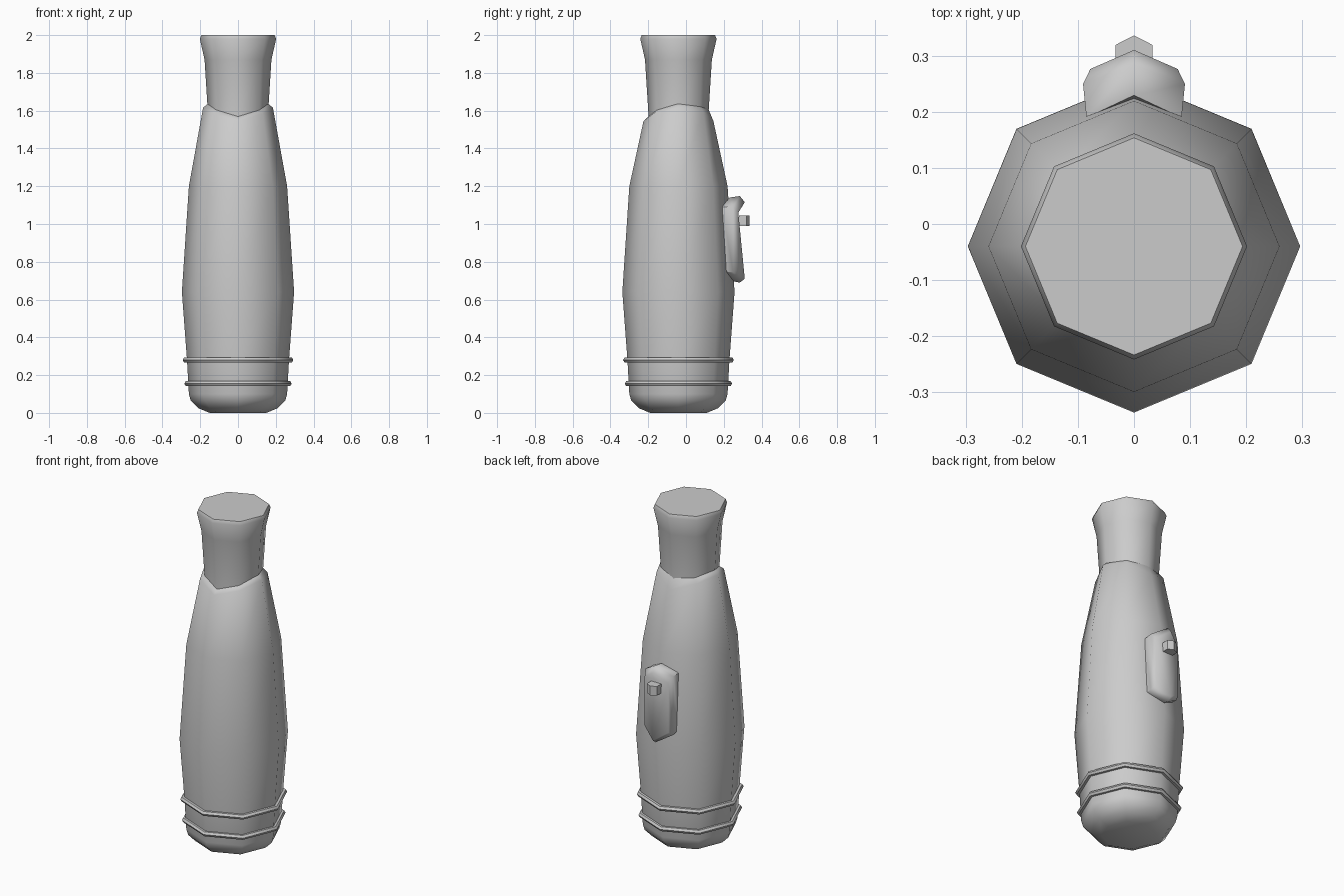
import bpy, bmesh
from math import sin, cos, pi, radians

if "Cube" in bpy.data.objects:
    bpy.data.objects.remove(bpy.data.objects["Cube"], do_unlink=True)

AXIS_Y = -0.04
SIDES = 8

grey = bpy.data.materials.new("plain grey")
grey.use_nodes = True
grey.diffuse_color = (0.6, 0.6, 0.6, 1)
bsdf = grey.node_tree.nodes["Principled BSDF"]
bsdf.inputs["Base Color"].default_value = grey.diffuse_color
bsdf.inputs["Roughness"].default_value = 0.6


def loft(name, rings, smooth=50, loop=False):
    """Skin a stack of equal-sized rings; close the ends or join them in a loop."""
    bm = bmesh.new()
    rows = [[bm.verts.new(p) for p in ring] for ring in rings]
    n = len(rows[0])
    pairs = list(zip(rows, rows[1:]))
    if loop:
        pairs.append((rows[-1], rows[0]))
    else:
        bm.faces.new(rows[0])
        bm.faces.new(rows[-1])
    for a, b in pairs:
        for i in range(n):
            j = (i + 1) % n
            bm.faces.new((a[i], a[j], b[j], b[i]))
    bmesh.ops.recalc_face_normals(bm, faces=bm.faces)
    mesh = bpy.data.meshes.new(name)
    bm.to_mesh(mesh)
    bm.free()
    mesh.materials.append(grey)
    obj = bpy.data.objects.new(name, mesh)
    bpy.context.collection.objects.link(obj)
    if smooth:
        bpy.ops.object.select_all(action="DESELECT")
        obj.select_set(True)
        bpy.context.view_layer.objects.active = obj
        bpy.ops.object.shade_smooth_by_angle(angle=radians(smooth))
    return obj


def octagon(radius, z, dips=(0,) * SIDES):
    """Ring around the bottle axis, with an optional drop at each corner."""
    step = 2 * pi / SIDES
    return [(radius * cos(i * step), AXIS_Y + radius * sin(i * step), z - dips[i])
            for i in range(SIDES)]


# Body, ending in a collar that is high at the sides and low at the front
outer_dips = (0, 0.02, 0.07, 0.02, 0, 0.03, 0.07, 0.03)
inner_dips = (0, 0.015, 0.03, 0.015, 0, 0.035, 0.07, 0.035)
profile = [(0.15, 0), (0.21, 0.025), (0.25, 0.065), (0.26, 0.1),
           (0.27, 0.28), (0.297, 0.64), (0.26, 1.2)]
body = [octagon(r, z) for r, z in profile]
body += [octagon(0.185, 1.615, outer_dips), octagon(0.158, 1.64, inner_dips)]
loft("bottle_body", body)

# Flared stopper
loft("stopper", [octagon(r, z) for r, z in
                 [(0.157, 1.5), (0.16, 1.6), (0.177, 1.87), (0.202, 1.98), (0.194, 2.0)]])

# Raised bands near the base
for name, radius, z in [("lower_band", 0.269, 0.155), ("upper_band", 0.278, 0.28)]:
    tube = [octagon(radius + 0.015 * cos(k * pi / 3), z + 0.015 * sin(k * pi / 3))
            for k in range(6)]
    loft(name, tube, loop=True)


# Pouch on the back, folded around the rear corner of the body
def pouch_ring(width, top, bottom, side_y, mid_y, shoulder):
    return [(0, mid_y, top), (width, side_y, top - shoulder),
            (width, side_y, bottom + shoulder), (0, mid_y, bottom),
            (-width, side_y, bottom + shoulder), (-width, side_y, top - shoulder)]


pouch = loft("back_pouch", [
    pouch_ring(0.085, 1.14, 0.70, 0.19, 0.23, 0.05),
    pouch_ring(0.091, 1.148, 0.69, 0.25, 0.285, 0.055),
    pouch_ring(0.078, 1.115, 0.71, 0.277, 0.311, 0.055)], smooth=60)

# Small pointed clasp on the pouch
clasp = [(-0.033, 0.28), (0.033, 0.28), (0.033, 0.32), (0, 0.337), (-0.033, 0.32)]
loft("pouch_clasp", [[(x, y, z) for x, y in clasp] for z in (0.99, 1.045)], smooth=0)
